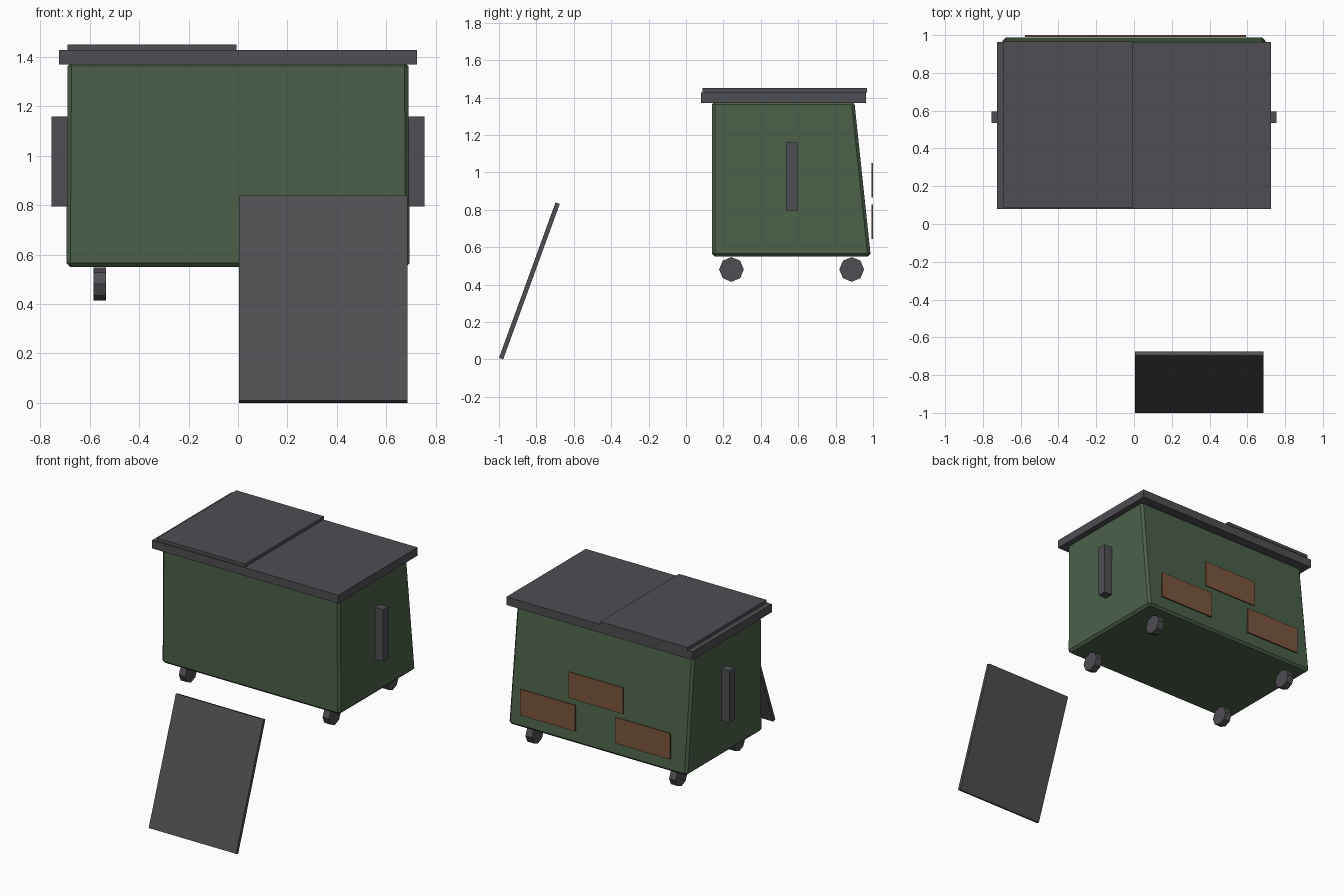
import bpy
import bmesh
from math import radians
from mathutils import Matrix

cube = bpy.data.objects.get("Cube")
if cube:
    bpy.data.objects.remove(cube, do_unlink=True)


def material(name, rgb):
    m = bpy.data.materials.new(name)
    m.use_nodes = True
    m.diffuse_color = (*rgb, 1)
    m.node_tree.nodes["Principled BSDF"].inputs["Base Color"].default_value = (*rgb, 1)
    return m


green = material("painted green", (0.072, 0.118, 0.068))
grey = material("dark grey plastic", (0.078, 0.075, 0.084))
rust = material("rust brown", (0.200, 0.093, 0.050))


def finish(name, bm, mat):
    bmesh.ops.recalc_face_normals(bm, faces=bm.faces)
    mesh = bpy.data.meshes.new(name)
    bm.to_mesh(mesh)
    bm.free()
    mesh.materials.append(mat)
    obj = bpy.data.objects.new(name, mesh)
    bpy.context.collection.objects.link(obj)
    return obj


def box(name, xs, ys, zs, mat):
    bm = bmesh.new()
    bmesh.ops.create_cube(bm, size=1)
    for v in bm.verts:
        for i, (low, high) in enumerate((xs, ys, zs)):
            v.co[i] = high if v.co[i] > 0 else low
    return finish(name, bm, mat)


# Bin body: box with a back wall leaning inwards and chamfered edges
body = box("bin_body", (-0.695, 0.695), (0.138, 0.988), (0.55, 1.38), green)
for v in body.data.vertices:
    if v.co.z > 1:
        v.co.x *= 0.993
        if v.co.y > 0.5:
            v.co.y = 0.90
bevel = body.modifiers.new("chamfer", 'BEVEL')
bevel.width = 0.016
bevel.segments = 1

# Rim and the closed lid half
box("top_rim", (-0.725, 0.725), (0.08, 0.963), (1.37, 1.428), grey)
box("closed_lid", (-0.69, -0.006), (0.087, 0.967), (1.428, 1.45), grey)

# Loose lid half, tilted and standing in front of the bin
loose = box("loose_lid", (0.004, 0.686), (0, 0.885), (0, 0.024), grey)
tilt = radians(70)
loose.data.transform(Matrix.Rotation(tilt, 4, 'X'))
low_y = min(v.co.y for v in loose.data.vertices)
low_z = min(v.co.z for v in loose.data.vertices)
loose.data.transform(Matrix.Translation((0, -1 - low_y, -low_z)))

# Side handles and eight-sided wheels
for side, sign in (("left", 1), ("right", -1)):
    box(f"{side}_handle", sorted((sign * 0.685, sign * 0.755)),
        (0.535, 0.595), (0.795, 1.16), grey)
    for end, y in (("front", 0.243), ("back", 0.886)):
        bm = bmesh.new()
        bmesh.ops.create_cone(bm, cap_ends=True, segments=8, radius1=0.066,
                              radius2=0.066, depth=0.05)
        bmesh.ops.transform(bm, verts=bm.verts, matrix=(
            Matrix.Translation((sign * 0.56, y, 0.481)) @ Matrix.Rotation(radians(90), 4, 'Y')))
        finish(f"{end}_{side}_wheel", bm, grey)

# Thin upright patches on the back
for name, x, z in (("left", 0.378, 0.735), ("middle", 0.003, 0.958), ("right", -0.362, 0.735)):
    box(f"{name}_rust_patch", (x - 0.214, x + 0.214), (0.991, 1.0),
        (z - 0.092, z + 0.092), rust)
